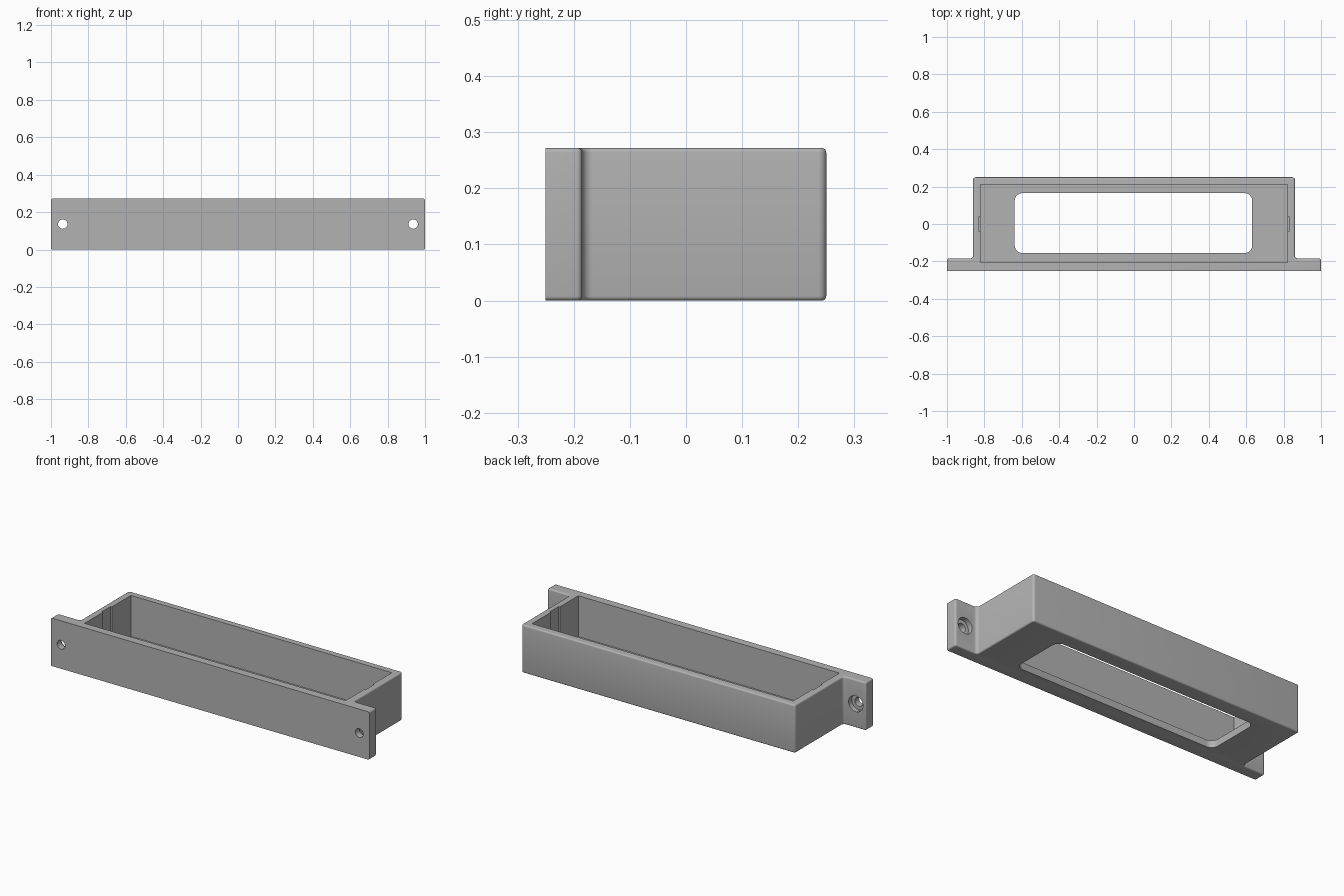
import bpy, bmesh, math
from mathutils import Vector, Matrix

cube = bpy.data.objects.get("Cube")
if cube:
    bpy.data.objects.remove(cube, do_unlink=True)

HEIGHT = 0.272
FRONT = -0.25

grey = bpy.data.materials.new("plain grey")
grey.use_nodes = True
colour = (0.45, 0.45, 0.45, 1)
grey.diffuse_color = colour
grey.node_tree.nodes["Principled BSDF"].inputs["Base Color"].default_value = colour


def rounded(corners, steps=6):
    """Replace each (x, y, radius) corner by an arc."""
    out = []
    for i, (x, y, r) in enumerate(corners):
        p = Vector((x, y))
        if not r:
            out.append(p)
            continue
        a = (Vector(corners[i - 1][:2]) - p).normalized()
        b = (Vector(corners[(i + 1) % len(corners)][:2]) - p).normalized()
        centre = p + (a + b) * r
        for k in range(steps + 1):
            t = k / steps * math.pi / 2
            out.append(centre - b * r * math.cos(t) - a * r * math.sin(t))
    return out


def make_object(name, bm):
    bmesh.ops.recalc_face_normals(bm, faces=bm.faces)
    mesh = bpy.data.meshes.new(name)
    bm.to_mesh(mesh)
    bm.free()
    mesh.materials.append(grey)
    ob = bpy.data.objects.new(name, mesh)
    bpy.context.collection.objects.link(ob)
    return ob


def prism(points, z0, z1):
    bm = bmesh.new()
    face = bm.faces.new([bm.verts.new((p.x, p.y, z0)) for p in points])
    top = bmesh.ops.extrude_face_region(bm, geom=[face])["geom"]
    bmesh.ops.translate(bm, vec=(0, 0, z1 - z0),
                        verts=[g for g in top if isinstance(g, bmesh.types.BMVert)])
    return bm


def box_points(x0, x1, y0, y1, r=0):
    return rounded([(x0, y0, r), (x1, y0, r), (x1, y1, r), (x0, y1, r)])


def cut(target, name, bm):
    cutter = make_object(name, bm)
    mod = target.modifiers.new(name, "BOOLEAN")
    mod.operation, mod.solver, mod.object = "DIFFERENCE", "EXACT", cutter
    bpy.context.view_layer.objects.active = target
    bpy.ops.object.modifier_apply(modifier=name)
    bpy.data.objects.remove(cutter, do_unlink=True)


# Body with mounting flanges, as one plan outline
half = [(1, FRONT, 0), (1, -0.185, 0.01), (0.86, -0.185, 0.018), (0.86, 0.25, 0.014)]
outline = half + [(-x, y, r) for x, y, r in reversed(half)]
bm = prism(rounded(outline), 0, HEIGHT)
bm.normal_update()
# Soften the top and bottom rims, except along the front
rims = [e for e in bm.edges
        if abs(e.verts[0].co.z - e.verts[1].co.z) < 1e-5
        and not all(abs(v.co.y - FRONT) < 1e-5 for v in e.verts)]
bmesh.ops.bevel(bm, geom=rims, offset=0.008, segments=4, profile=0.5,
                affect="EDGES", clamp_overlap=True)
body = make_object("mounting_box", bm)

# Open cavity and window in the floor
cut(body, "cavity", prism(box_points(-0.82, 0.82, -0.205, 0.21), 0.04, 0.4))
cut(body, "floor_window", prism(box_points(-0.638, 0.632, -0.155, 0.165, 0.04), -0.1, 0.1))

for side in (-1, 1):
    # Shallow recess in each end wall
    x0, x1 = sorted((side * 0.79, side * 0.828))
    cut(body, "end_recess", prism(box_points(x0, x1, -0.04, 0.04), 0.06, 0.4))
    # Screw hole with a counterbore from behind
    for name, radius, y0, y1 in (("screw_hole", 0.025, -0.4, -0.1),
                                 ("counterbore", 0.045, -0.213, -0.1)):
        bm = bmesh.new()
        place = (Matrix.Translation((side * 0.937, (y0 + y1) / 2, HEIGHT / 2))
                 @ Matrix.Rotation(math.pi / 2, 4, "X"))
        bmesh.ops.create_cone(bm, cap_ends=True, segments=32, radius1=radius,
                              radius2=radius, depth=y1 - y0, matrix=place)
        cut(body, name, bm)

# Smooth the fillets, keep hard edges
bpy.ops.object.select_all(action="DESELECT")
body.select_set(True)
bpy.context.view_layer.objects.active = body
bpy.ops.object.shade_smooth_by_angle(angle=math.radians(30))
